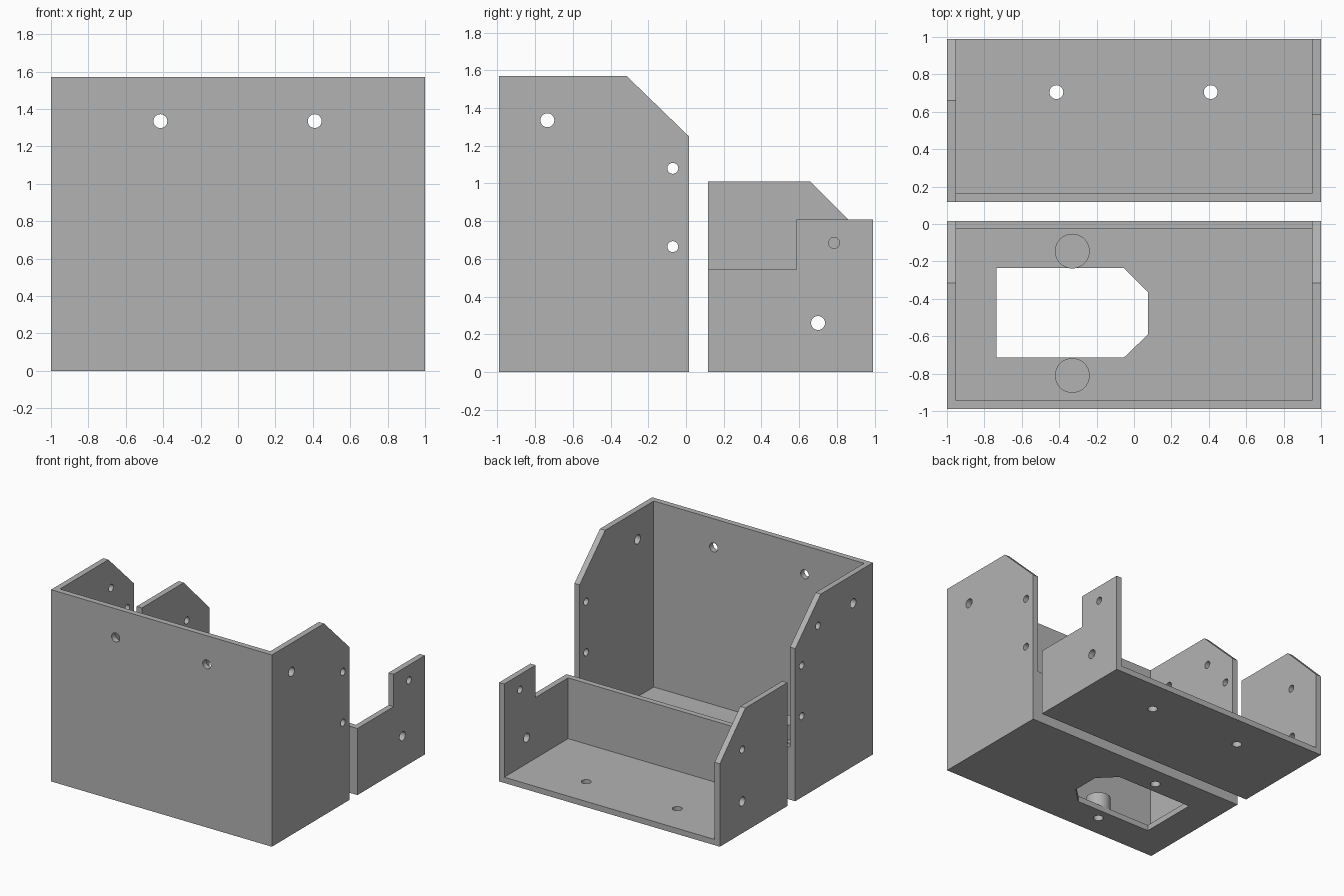
import bpy, bmesh, math
from mathutils import Vector

if "Cube" in bpy.data.objects:
    bpy.data.objects.remove(bpy.data.objects["Cube"])

T = 0.047            # wall thickness
IN = 1 - T           # inner half width
grey = bpy.data.materials.new("plain grey")
grey.diffuse_color = (0.45, 0.45, 0.45, 1)
grey.use_nodes = True
grey.node_tree.nodes["Principled BSDF"].inputs["Base Color"].default_value = grey.diffuse_color


def prism(name, pts, axis, lo, hi):
    """Extrude a 2D outline along an axis: x uses (y, z), y uses (x, z), z uses (x, y)."""
    place = {'x': lambda p, d: (d, p[0], p[1]),
             'y': lambda p, d: (p[0], d, p[1]),
             'z': lambda p, d: (p[0], p[1], d)}[axis]
    bm = bmesh.new()
    face = bm.faces.new([bm.verts.new(place(p, lo)) for p in pts])
    ext = bmesh.ops.extrude_face_region(bm, geom=[face])
    verts = [v for v in ext['geom'] if isinstance(v, bmesh.types.BMVert)]
    bmesh.ops.translate(bm, verts=verts, vec=Vector(place((0, 0), hi - lo)))
    bmesh.ops.recalc_face_normals(bm, faces=bm.faces)
    mesh = bpy.data.meshes.new(name)
    bm.to_mesh(mesh)
    bm.free()
    mesh.materials.append(grey)
    obj = bpy.data.objects.new(name, mesh)
    bpy.context.collection.objects.link(obj)
    return obj


def box(name, x, y, z):
    return prism(name, [(x[0], y[0]), (x[1], y[0]), (x[1], y[1]), (x[0], y[1])], 'z', *z)


def rod(name, centre, r, axis, lo, hi):
    pts = [(centre[0] + r * math.cos(math.tau * i / 32),
            centre[1] + r * math.sin(math.tau * i / 32)) for i in range(32)]
    return prism(name, pts, axis, lo, hi)


def combine(obj, tool, operation='DIFFERENCE'):
    mod = obj.modifiers.new("combine", 'BOOLEAN')
    mod.operation, mod.solver, mod.object = operation, 'EXACT', tool
    bpy.context.view_layer.objects.active = obj
    bpy.ops.object.modifier_apply(modifier=mod.name)
    bpy.data.objects.remove(tool, do_unlink=True)


def drill(obj, centre, r, axis, lo, hi):
    combine(obj, rod("drill", centre, r, axis, lo, hi))


# Tall housing: side outline, hollowed, opened at the back above a low lip
tall = prism("tall_housing", [(-0.99, 0), (0.015, 0), (0.015, 1.25),
                              (-0.315, 1.57), (-0.99, 1.57)], 'x', -1, 1)
combine(tall, box("cavity", (-IN, IN), (-0.99 + T, -0.028), (T, 2)))
combine(tall, box("back_opening", (-IN, IN), (-0.1, 0.2), (0.43, 2)))

# Floor window with two clipped corners
combine(tall, prism("window", [(-0.735, -0.715), (-0.055, -0.715), (0.075, -0.59),
                               (0.075, -0.365), (-0.055, -0.235), (-0.735, -0.235)],
                    'z', -0.1, 0.2))

# Standoffs beside the window, with blind holes from below
for y in (-0.145, -0.81):
    combine(tall, rod("standoff", (-0.33, y), 0.093, 'z', 0.02, 0.17), 'UNION')
    drill(tall, (-0.33, y), 0.037, 'z', -0.1, 0.12)

# Screw holes in the tall housing
for x in (-0.415, 0.41):
    drill(tall, (x, 1.335), 0.037, 'y', -1.1, -0.9)
for y, z, r in ((-0.735, 1.335, 0.037), (-0.07, 1.08, 0.029), (-0.07, 0.665, 0.029)):
    for side in (-1, 1):
        drill(tall, (y, z), r, 'x', side - 0.1, side + 0.1)
drill(tall, (-0.28, 1.325), 0.029, 'x', -1.1, -0.9)

# Low tray: block trimmed differently on each side, hollowed and open at the back
tray = box("low_tray", (-1, 1), (0.117, 0.99), (0, 1.01))
combine(tray, box("cavity", (-IN, IN), (0.117 + T, 1.2), (T, 2)))
combine(tray, prism("right_trim", [(0, 0.545), (0.585, 0.545), (0.585, 0.81),
                                   (1.2, 0.81), (1.2, 2), (0, 2)], 'x', -IN, 1.2))
combine(tray, prism("left_trim", [(0.66, 1.01), (1.06, 0.61), (1.06, 1.4), (0.66, 1.4)],
                    'x', -1.2, -0.9))

# Screw holes in the tray
for x in (-0.415, 0.41):
    drill(tray, (x, 0.705), 0.037, 'z', -0.1, 0.2)
for side, y in ((-1, 0.70), (1, 0.785)):
    drill(tray, (0.70, 0.26), 0.037, 'x', side - 0.1, side + 0.1)
    drill(tray, (y, 0.685), 0.029, 'x', side - 0.1, side + 0.1)

# Smooth the round holes, keep plate edges crisp
for obj in (tall, tray):
    bpy.ops.object.select_all(action='DESELECT')
    obj.select_set(True)
    bpy.context.view_layer.objects.active = obj
    bpy.ops.object.shade_smooth_by_angle(angle=math.radians(30))
